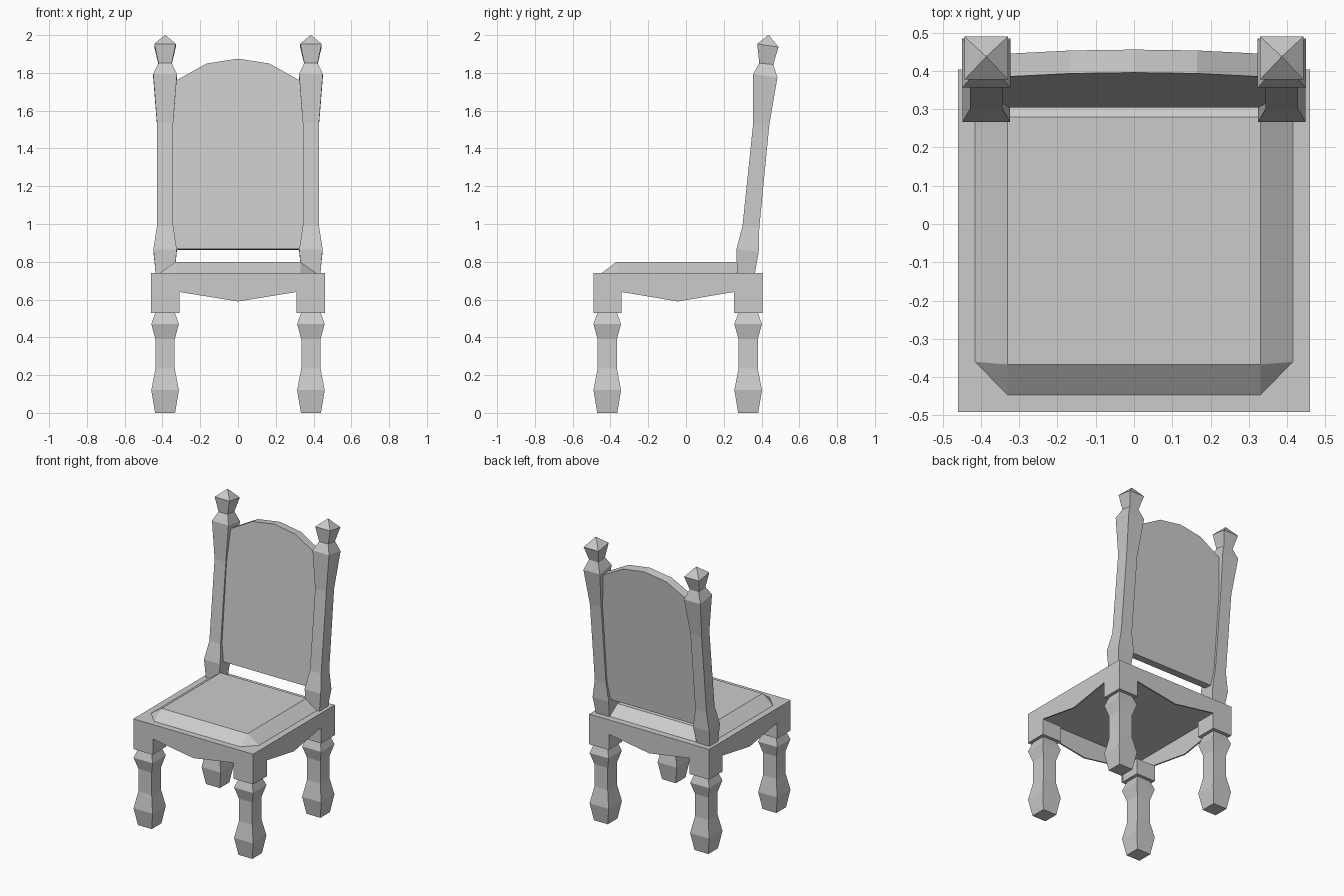
import bpy
import bmesh

if "Cube" in bpy.data.objects:
    bpy.data.objects.remove(bpy.data.objects["Cube"])

LEG_X = 0.386


def make(name, bm):
    bmesh.ops.recalc_face_normals(bm, faces=bm.faces)
    mesh = bpy.data.meshes.new(name)
    bm.to_mesh(mesh)
    bm.free()
    obj = bpy.data.objects.new(name, mesh)
    bpy.context.collection.objects.link(obj)
    return obj


def loft(name, rings):
    """Skin equal-length rings of points and cap both ends."""
    bm = bmesh.new()
    loops = [[bm.verts.new(p) for p in ring] for ring in rings]
    n = len(loops[0])
    for a, b in zip(loops, loops[1:]):
        for i in range(n):
            j = (i + 1) % n
            bm.faces.new((a[i], a[j], b[j], b[i]))
    bm.faces.new(loops[0])
    bm.faces.new(loops[-1])
    bmesh.ops.remove_doubles(bm, verts=bm.verts, dist=0.0005)
    return make(name, bm)


def box(name, x0, x1, y0, y1, z0, z1):
    ring = [(x0, y0), (x1, y0), (x1, y1), (x0, y1)]
    return loft(name, [[(x, y, z) for x, y in ring] for z in (z0, z1)])


def square(cx, hx, y0, y1, z, tilt=0.0):
    """Rectangular section, front edge raised when the post leans back."""
    d = tilt * (y1 - y0) / 2
    return [(cx - hx, y0, z + d), (cx + hx, y0, z + d),
            (cx + hx, y1, z - d), (cx - hx, y1, z - d)]


# Turned square legs: (z, half width)
LEG = [(0, .053), (.12, .073), (.235, .051), (.39, .051), (.47, .073), (.535, .05)]
# Back posts: (z, half width x, front y, back y, tilt)
POST = [(.74, .05, .27, .365, 0), (.86, .062, .267, .385, .1),
        (.985, .043, .299, .388, .1), (1.53, .043, .356, .441, .12),
        (1.785, .063, .356, .484, .15), (1.848, .035, .388, .462, .1),
        (1.945, .057, .377, .49, .15), (2.0, .002, .435, .439, 0)]

for side, s in (("left", -1), ("right", 1)):
    cx = s * LEG_X
    for place, cy in (("front", -.417), ("back", .329)):
        loft(f"{place}_{side}_leg", [square(cx, h, cy - h, cy + h, z) for z, h in LEG])
        box(f"{place}_{side}_corner_block", cx - .074, cx + .074, cy - .074, cy + .074, .53, .64)
    loft(f"{side}_back_post", [square(cx, h, a, b, z, t) for z, h, a, b, t in POST])

# Hollow seat frame: thin deck and four aprons with a pointed lower edge
X, Y0, Y1, T = .46, -.491, .404, .01
box("seat_deck", -X, X, Y0, Y1, .73, .74)


def apron_profile(a, b):
    m = (a + b) / 2
    return [(a, .74), (a, .53), (a + .15, .53), (a + .15, .64), (m, .59),
            (b - .15, .64), (b - .15, .53), (b, .53), (b, .74)]


for name, y in (("front_apron", Y0), ("back_apron", Y1 - T)):
    loft(name, [[(u, v, z) for u, z in apron_profile(-X, X)] for v in (y, y + T)])
for name, x in (("left_apron", -X), ("right_apron", X - T)):
    loft(name, [[(v, u, z) for u, z in apron_profile(Y0, Y1)] for v in (x, x + T)])

# Cushion: chamfered base outline rising to a smaller rectangle
base = [(-.33, -.447), (.33, -.447), (.415, -.36), (.415, .275),
        (.33, .36), (-.33, .36), (-.415, .275), (-.415, -.36)]
top = [(-.33, -.367), (.33, -.367), (.33, -.367), (.33, .28),
       (.33, .28), (-.33, .28), (-.33, .28), (-.33, -.367)]
bm = bmesh.new()
lo = [bm.verts.new((x, y, .74)) for x, y in base]
hi = [bm.verts.new((x, y, .80)) for x, y in (top[0], top[1], top[3], top[5])]
corner = [0, 1, 1, 2, 2, 3, 3, 0]
for i in range(8):
    j = (i + 1) % 8
    face = [lo[i], lo[j], hi[corner[j]]]
    if corner[i] != corner[j]:
        face.append(hi[corner[i]])
    bm.faces.new(face)
bm.faces.new(lo)
bm.faces.new(hi)
make("seat_cushion", bm)

# Leaning back panel with an arched top
panel = [(-.345, .868), (.345, .868), (.345, 1.75), (.165, 1.85),
         (0, 1.875), (-.165, 1.85), (-.345, 1.75)]
loft("back_panel", [[(x, .304 + d + .091 * (z - .868), z - .1 * d) for x, z in panel]
                    for d in (0, .06)])
